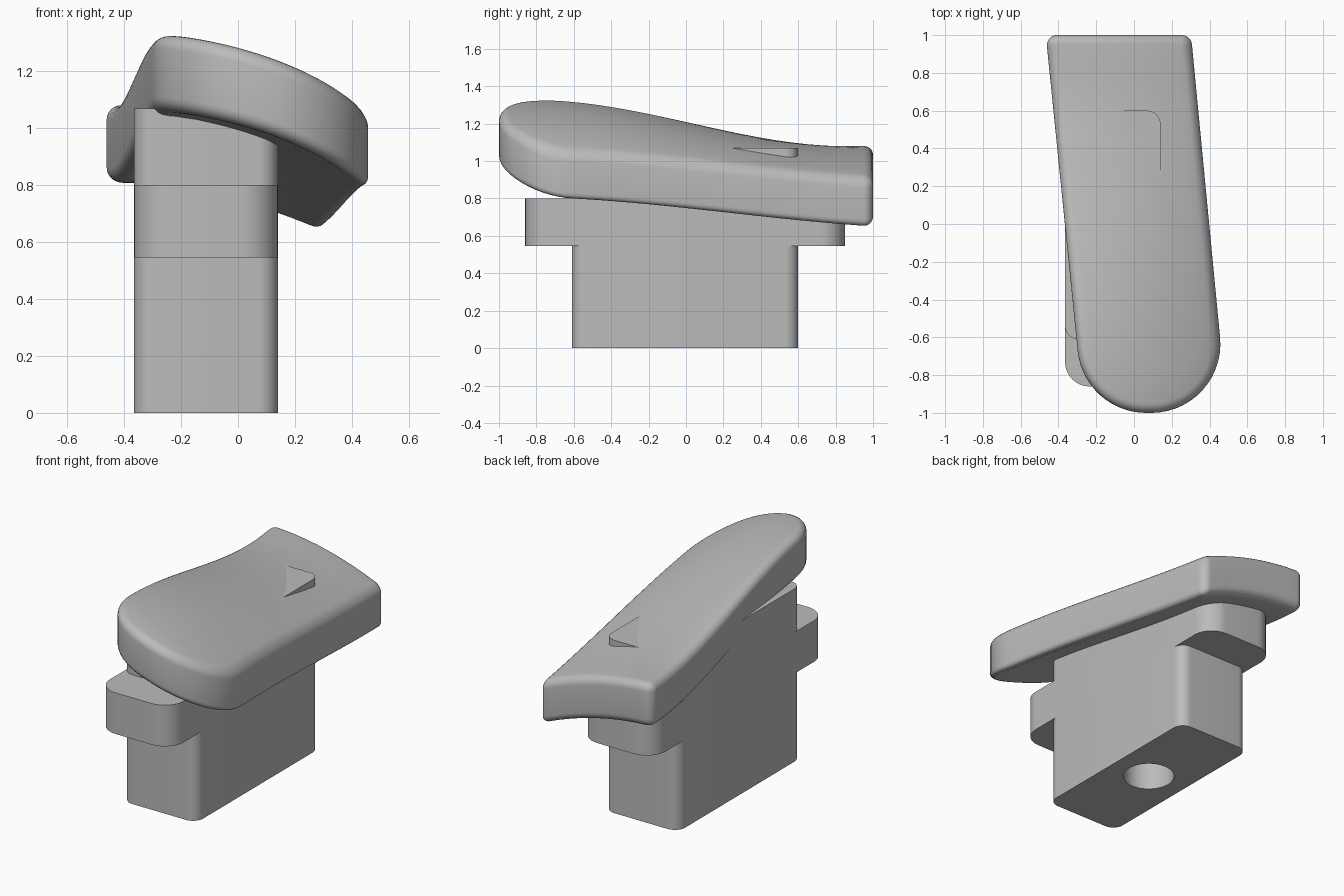
import bpy, bmesh
from math import pi, cos, sin, tan, radians, ceil
from mathutils import Vector

cube = bpy.data.objects.get("Cube")
if cube:
    bpy.data.objects.remove(cube)

grey = bpy.data.materials.new("plain_grey")
grey.use_nodes = True
grey.diffuse_color = (0.5, 0.5, 0.5, 1)
grey.node_tree.nodes["Principled BSDF"].inputs["Base Color"].default_value = (0.5, 0.5, 0.5, 1)


def rounded_outline(corners, steps=10, spacing=None):
    """Counter-clockwise (x, y, radius) corners -> list of (point, outward normal)."""
    out = []
    n = len(corners)
    for i in range(n):
        p = Vector(corners[i][:2])
        r = corners[i][2]
        a = (p - Vector(corners[i - 1][:2])).normalized()
        b = (Vector(corners[(i + 1) % n][:2]) - p).normalized()
        turn = a.angle(b)
        normal = Vector((a.y, -a.x))
        centre = p - a * r * tan(turn / 2) - normal * r
        for k in range(steps + 1):
            t = turn * k / steps
            d = normal * cos(t) + a * sin(t)
            out.append((centre + d * r, d))
    if not spacing:
        return out
    # Split the long straight runs so that they can follow a curved surface
    dense = []
    for i, (p, d) in enumerate(out):
        q, e = out[(i + 1) % len(out)]
        cuts = max(1, ceil((q - p).length / spacing))
        dense += [(p.lerp(q, k / cuts), d.lerp(e, k / cuts).normalized()) for k in range(cuts)]
    return dense


def finish(name, bm, angle=30):
    bmesh.ops.recalc_face_normals(bm, faces=bm.faces)
    mesh = bpy.data.meshes.new(name)
    bm.to_mesh(mesh)
    bm.free()
    mesh.materials.append(grey)
    obj = bpy.data.objects.new(name, mesh)
    bpy.context.collection.objects.link(obj)
    bpy.ops.object.select_all(action='DESELECT')
    obj.select_set(True)
    bpy.context.view_layer.objects.active = obj
    bpy.ops.object.shade_smooth_by_angle(angle=radians(angle))
    return obj


def bridge(bm, lower, upper):
    n = len(lower)
    for i in range(n):
        j = (i + 1) % n
        bm.faces.new((lower[i], lower[j], upper[j], upper[i]))


def rounded_block(name, x0, x1, y0, y1, z0, z1, r):
    outline = rounded_outline([(x0, y0, r), (x1, y0, r), (x1, y1, r), (x0, y1, r)])
    bm = bmesh.new()
    low, high = [[bm.verts.new((p.x, p.y, z)) for p, d in outline] for z in (z0, z1)]
    bridge(bm, low, high)
    bm.faces.new(low[::-1])
    bm.faces.new(high)
    return finish(name, bm)


# Stem and the wider collar around it
LEFT, RIGHT = -0.365, 0.14
stem = rounded_block("stem", LEFT, RIGHT, -0.61, 0.6, 0, 1.07, 0.07)
rounded_block("collar", LEFT, RIGHT, -0.86, 0.85, 0.545, 0.8, 0.13)

# Round socket in the underside of the stem
bm = bmesh.new()
bmesh.ops.create_cone(bm, cap_ends=True, segments=48, radius1=0.148, radius2=0.148, depth=1.2)
bmesh.ops.translate(bm, verts=bm.verts, vec=((LEFT + RIGHT) / 2, 0, 0))
cutter = finish("socket_cutter", bm)
cutter.hide_render = True
cutter.hide_set(True)
cut = stem.modifiers.new("socket", 'BOOLEAN')
cut.operation = 'DIFFERENCE'
cut.object = cutter


# Curved, tilted paddle: two side curves with an arch between them
def paddle_height(x, y):
    high = 1.21 - 0.228 * y - 0.009 * y ** 2 + 0.112 * y ** 3
    low = 1.0 - 0.1 * y - 0.02 * y ** 2 + 0.025 * y ** 3
    u = (x - 0.016 + 0.098 * y) / 0.38
    arch = 0.05 - 0.01 * y
    return (high + low) / 2 - (high - low) / 2 * u + arch * (1 - u * u)


THICK, FILLET = 0.27, 0.05
outline = rounded_outline([(-0.265, -1, 0.365), (0.494, -1, 0.365),
                           (0.302, 1, 0.055), (-0.467, 1, 0.055)], 14, 0.07)
bm = bmesh.new()


def ring(inset, drop, scale=1):
    verts = []
    for p, d in outline:
        q = (p - d * inset) * scale
        verts.append(bm.verts.new((q.x, q.y, paddle_height(q.x, q.y) - drop)))
    return verts


arcs = [k * pi / 12 for k in range(7)]
scales = [0.15, 0.3, 0.45, 0.6, 0.75, 0.88]
rings = [ring(FILLET, THICK, s) for s in scales]
rings += [ring(FILLET * (1 - sin(a)), THICK - FILLET * (1 - cos(a))) for a in arcs]
rings += [ring(FILLET * (1 - cos(a)), FILLET * (1 - sin(a))) for a in arcs]
rings += [ring(FILLET, 0, s) for s in scales[::-1]]
for lower, upper in zip(rings, rings[1:]):
    bridge(bm, lower, upper)
for edge, drop in ((rings[0], THICK), (rings[-1], 0)):
    hub = bm.verts.new((0, 0, paddle_height(0, 0) - drop))
    for i in range(len(edge)):
        bm.faces.new((edge[i - 1], edge[i], hub))
finish("paddle", bm, 40)
